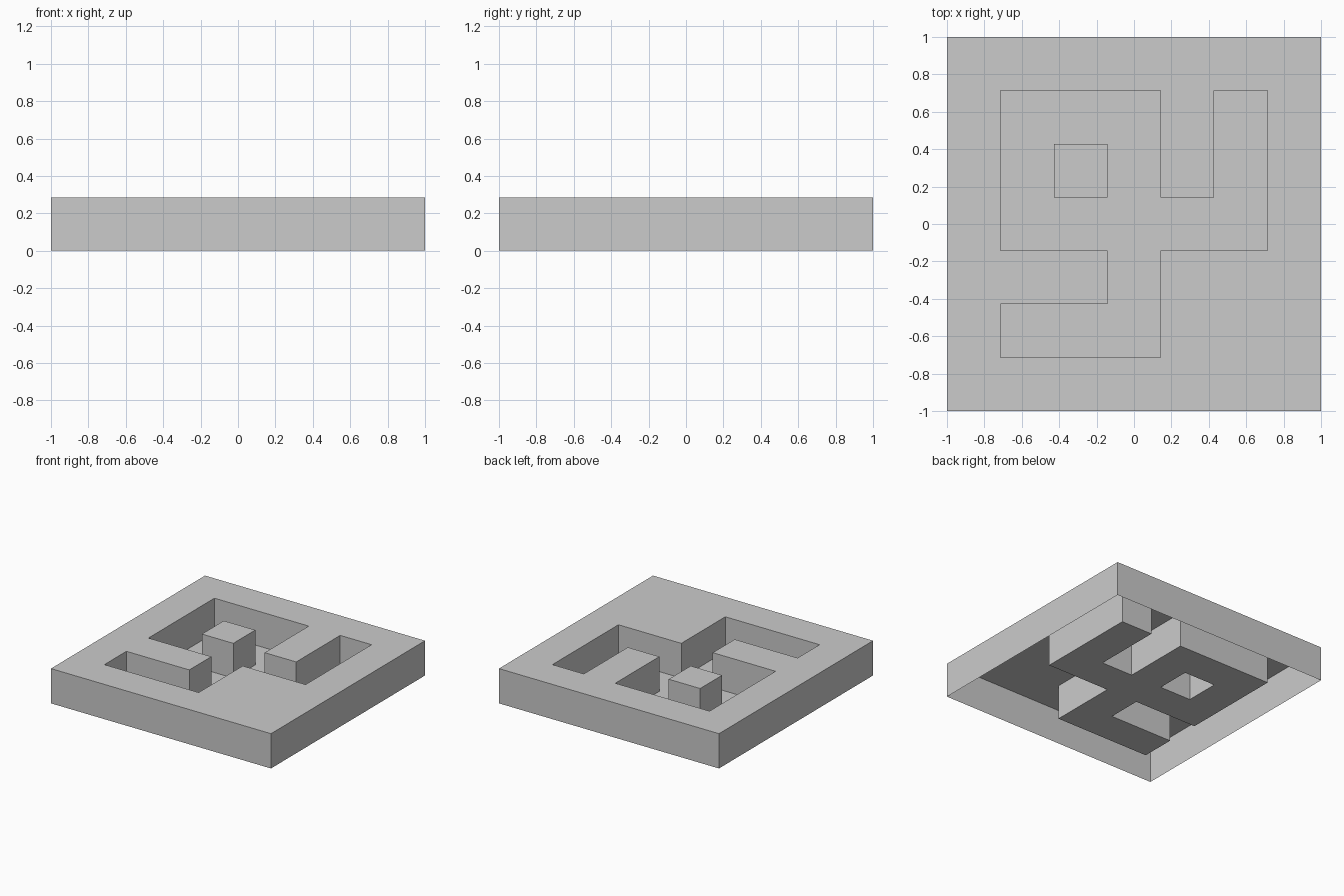
import bpy, bmesh

if "Cube" in bpy.data.objects:
    bpy.data.objects.remove(bpy.data.objects["Cube"])

N = 7                      # cells per side, including the border ring
S = 2 / N                  # cell size, also the raised height
PATTERN = ["###.#",        # '#' = sunken cell, back row first
           "#.#.#",
           "#####",
           "..#..",
           "###.."]


def height(c, r):
    """Height of a cell; r counts from the back. Outside the slab is 0."""
    if not (0 <= c < N and 0 <= r < N):
        return 0.0
    inner = 1 <= c <= N - 2 and 1 <= r <= N - 2
    return 0.0 if inner and PATTERN[r - 1][c - 1] == "#" else S


def quad(bm, pts):
    bm.faces.new([bm.verts.new(p) for p in pts])


bm = bmesh.new()
for r in range(N):
    for c in range(N):
        x0, y1 = -1 + c * S, 1 - r * S
        x1, y0 = x0 + S, y1 - S
        h = height(c, r)

        # Raised top or recess floor tile
        quad(bm, [(x0, y0, h), (x1, y0, h), (x1, y1, h), (x0, y1, h)])

        # Walls where a raised cell meets a lower one (underside stays open)
        sides = [((0, 1), (x0, y0), (x1, y0)), ((1, 0), (x1, y0), (x1, y1)),
                 ((0, -1), (x1, y1), (x0, y1)), ((-1, 0), (x0, y1), (x0, y0))]
        for (dc, dr), a, b in sides:
            if h > height(c + dc, r + dr):
                quad(bm, [(*a, 0), (*b, 0), (*b, h), (*a, h)])

bmesh.ops.remove_doubles(bm, verts=bm.verts, dist=1e-4)
mesh = bpy.data.meshes.new("recessed_tile")
bm.to_mesh(mesh)
bm.free()
tile = bpy.data.objects.new("recessed_tile", mesh)
bpy.context.collection.objects.link(tile)
